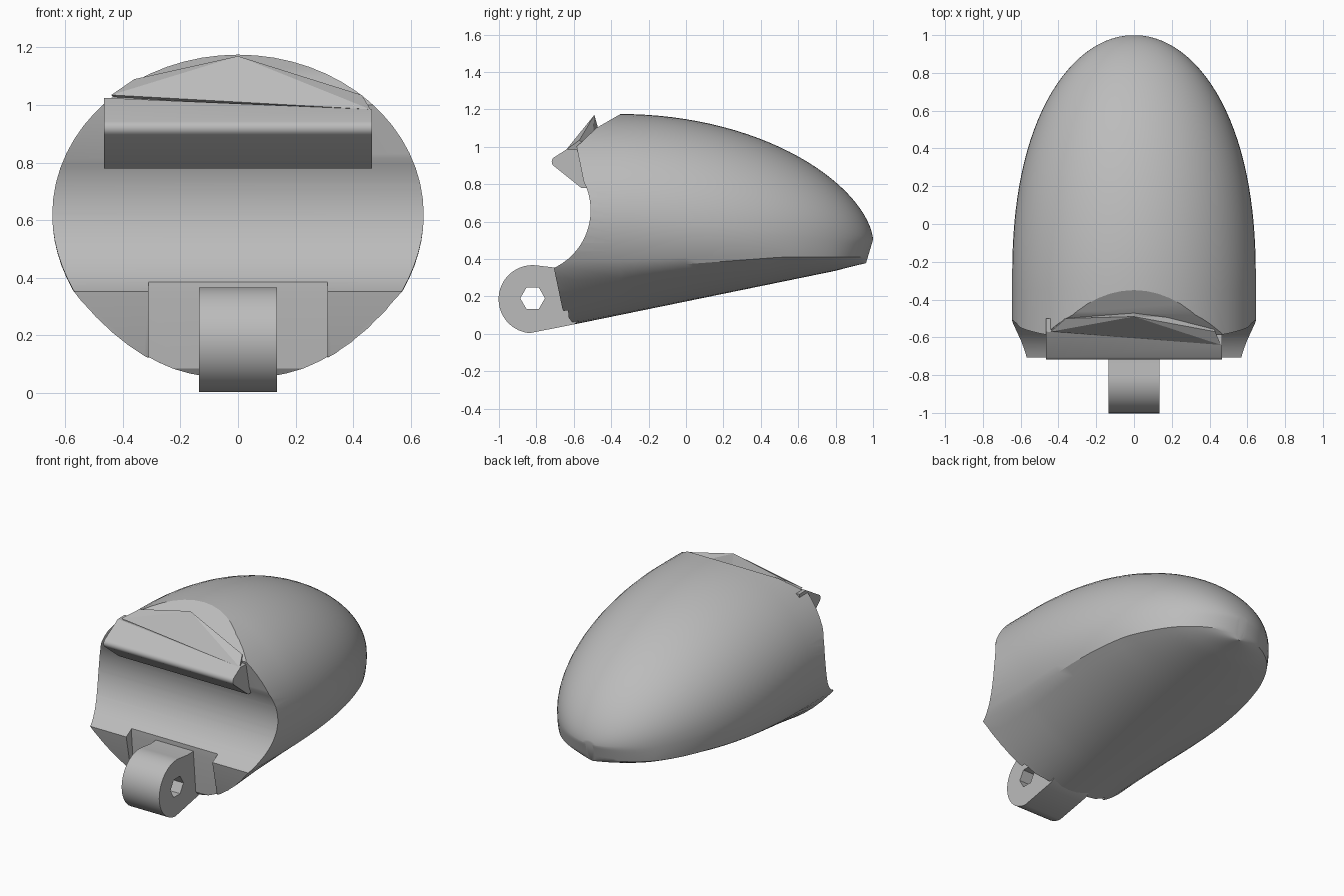
import bpy, bmesh
from math import sin, cos, pi, radians

cube = bpy.data.objects.get("Cube")
if cube:
    bpy.data.objects.remove(cube, do_unlink=True)

grey = bpy.data.materials.new("plain grey")
grey.use_nodes = True
colour = (0.5, 0.5, 0.5, 1)
grey.diffuse_color = colour
grey.node_tree.nodes["Principled BSDF"].inputs["Base Color"].default_value = colour


def finish(name, bm):
    bmesh.ops.recalc_face_normals(bm, faces=bm.faces)
    mesh = bpy.data.meshes.new(name)
    bm.to_mesh(mesh)
    bm.free()
    mesh.materials.append(grey)
    obj = bpy.data.objects.new(name, mesh)
    bpy.context.collection.objects.link(obj)
    return obj


def loft(name, rings):
    """Skin a list of equal closed rings and cap both ends."""
    bm = bmesh.new()
    rows = [[bm.verts.new(p) for p in ring] for ring in rings]
    n = len(rows[0])
    for a, b in zip(rows, rows[1:]):
        for i in range(n):
            j = (i + 1) % n
            bm.faces.new((a[i], a[j], b[j], b[i]))
    bm.faces.new(rows[0])
    bm.faces.new(rows[-1])
    return finish(name, bm)


def prism(name, profile, half):
    """Side profile in (y, z) extruded across x."""
    return loft(name, [[(x, y, z) for y, z in profile] for x in (-half, half)])


def arc(cy, cz, r, start, end, n):
    angles = [radians(start + (end - start) * i / n) for i in range(n + 1)]
    return [(cy + r * cos(a), cz + r * sin(a)) for a in angles]


def select(obj):
    bpy.ops.object.select_all(action='DESELECT')
    obj.select_set(True)
    bpy.context.view_layer.objects.active = obj


def boolean(obj, cutter, operation):
    mod = obj.modifiers.new("cut", 'BOOLEAN')
    mod.object, mod.operation, mod.solver = cutter, operation, 'EXACT'
    select(obj)
    bpy.ops.object.modifier_apply(modifier=mod.name)
    bpy.data.objects.remove(cutter, do_unlink=True)


def smooth(obj, angle=30):
    select(obj)
    bpy.ops.object.shade_smooth_by_angle(angle=radians(angle))


# Shell: rounded top, chine along the side, shallow curved underside
def section(y):
    u = max(0, (y + 0.3) / 1.3)
    v = max(0, (y + 0.35) / 1.35)
    width = 0.645 * (1 - u ** 2.3) ** 0.5
    centre = 0.62 - 0.12 * u
    top = max(0.5 + 0.675 * (1 - v * v) ** 0.6, centre + 0.01)
    bottom = 0.05 + 0.205 * (y + 0.6)
    chine = 0.35 + 0.06 * min(1, u * 1.6)
    keep = 0.88 + 0.09 * min(1, u * 1.5)
    half = []
    for i in range(16):
        a = pi / 2 * (1 - i / 16)
        half.append((width * cos(a), centre + (top - centre) * sin(a)))
    for i in range(6):
        f = i / 6
        half.append((width * (1 - (1 - keep) * f * f), centre + (chine - centre) * f))
    for i in range(11):
        f = 1 - i / 10
        half.append((width * keep * f, bottom + (chine - bottom) * f ** 2.2))
    ring = half + [(-x, z) for x, z in half[-2:0:-1]]
    lean = 0.3 * max(0, (y - 0.8) / 0.2)
    return [(x, y - lean * max(0, 0.5 - z), z) for x, z in ring]


stations = [-0.9, -0.6] + [-0.35 + 1.349 * sin(pi / 2 * i / 30) for i in range(31)]
shell = loft("shell", [section(y) for y in stations])

# Front end: sloped brow, round groove and raked lower edge
front = [(1.2, 1.4), (0.04, 1.4), (-0.48, 1.1), (-0.585, 1.0)]
front += arc(-0.85, 0.66, 0.34, 27, -65, 24)
front += [(-0.66, 0.13), (-0.6, 0.05), (-0.58, -0.2), (1.2, -0.2)]
boolean(shell, prism("front_cutter", front, 1), 'INTERSECT')

# Shallow recess either side of the hinge
recess = [(-1, -0.1), (-0.61, -0.1), (-0.65, 0.34), (-0.65, 0.5), (-1, 0.5)]
boolean(shell, prism("recess_cutter", recess, 0.31), 'DIFFERENCE')
smooth(shell)

# Hinge knuckle with a hexagonal pin hole
knuckle = arc(-0.82, 0.185, 0.182, 85, 265, 28)
knuckle += [(-0.6, 0.05), (-0.5, 0.12), (-0.55, 0.36), (-0.71, 0.355)]
hinge = prism("hinge", knuckle, 0.135)
boolean(hinge, prism("pin_cutter", arc(-0.82, 0.19, 0.066, 0, 300, 5), 0.5), 'DIFFERENCE')
smooth(hinge)


# Front lip: rounded nose, upper edge skewed from one end to the other
def lip_end(x, y, z):
    nose = arc(-0.69, 0.92, 0.028, 235, 125, 6)
    return [(x, b, c) for b, c in [(-0.5, 0.78), (-0.56, 0.78)] + nose + [(y, z), (-0.5, z)]]


lip = loft("lip", [lip_end(-0.465, -0.57, 1.025), lip_end(0.465, -0.64, 0.985)])
smooth(lip)

# Pointed crest above the lip
bm = bmesh.new()
for p in [(-0.36, -0.5, 1.09), (0, -0.49, 1.17), (0.43, -0.57, 1.035),
          (-0.44, -0.57, 1.035), (0.46, -0.64, 0.985), (-0.4, -0.5, 1.0),
          (0.4, -0.5, 0.98), (0, -0.47, 1.1)]:
    bm.verts.new(p)
bmesh.ops.convex_hull(bm, input=bm.verts)
finish("crest", bm)
